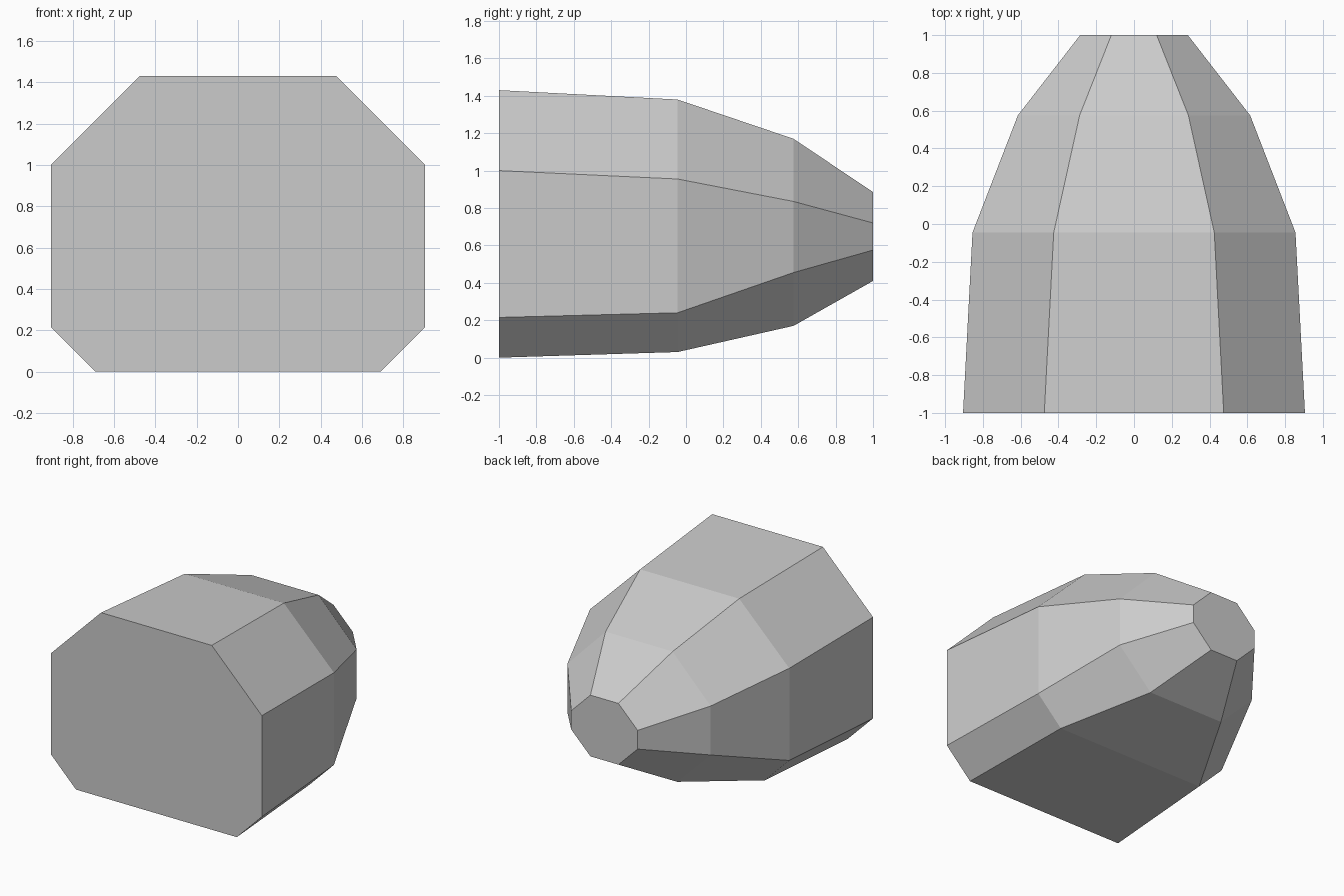
import bpy
import bmesh

if "Cube" in bpy.data.objects:
    bpy.data.objects.remove(bpy.data.objects["Cube"])

# Octagonal stations along y:
# y, side half width, top half width, bottom half width, then z of bottom, lower side, upper side, top
stations = [
    (-1.00, 0.905, 0.475, 0.69, 0.00, 0.215, 1.00, 1.43),
    (-0.045, 0.855, 0.425, 0.645, 0.03, 0.24, 0.955, 1.38),
    (0.575, 0.615, 0.288, 0.328, 0.17, 0.455, 0.835, 1.17),
    (1.00, 0.285, 0.12, 0.12, 0.41, 0.575, 0.72, 0.885),
]


def add_ring(bm, y, side, top, bottom, z0, z1, z2, z3):
    half = [(bottom, z0), (side, z1), (side, z2), (top, z3)]
    outline = half + [(-x, z) for x, z in reversed(half)]
    return [bm.verts.new((x, y, z)) for x, z in outline]


# Tapered hull: skin the rings and cap both ends
bm = bmesh.new()
rings = [add_ring(bm, *s) for s in stations]
for a, b in zip(rings, rings[1:]):
    for i in range(8):
        j = (i + 1) % 8
        bm.faces.new((a[i], b[i], b[j], a[j]))
bm.faces.new(rings[0])
bm.faces.new(rings[-1])
bmesh.ops.recalc_face_normals(bm, faces=bm.faces[:])

mesh = bpy.data.meshes.new("tapered_hull")
bm.to_mesh(mesh)
bm.free()
hull = bpy.data.objects.new("tapered_hull", mesh)
bpy.context.collection.objects.link(hull)
